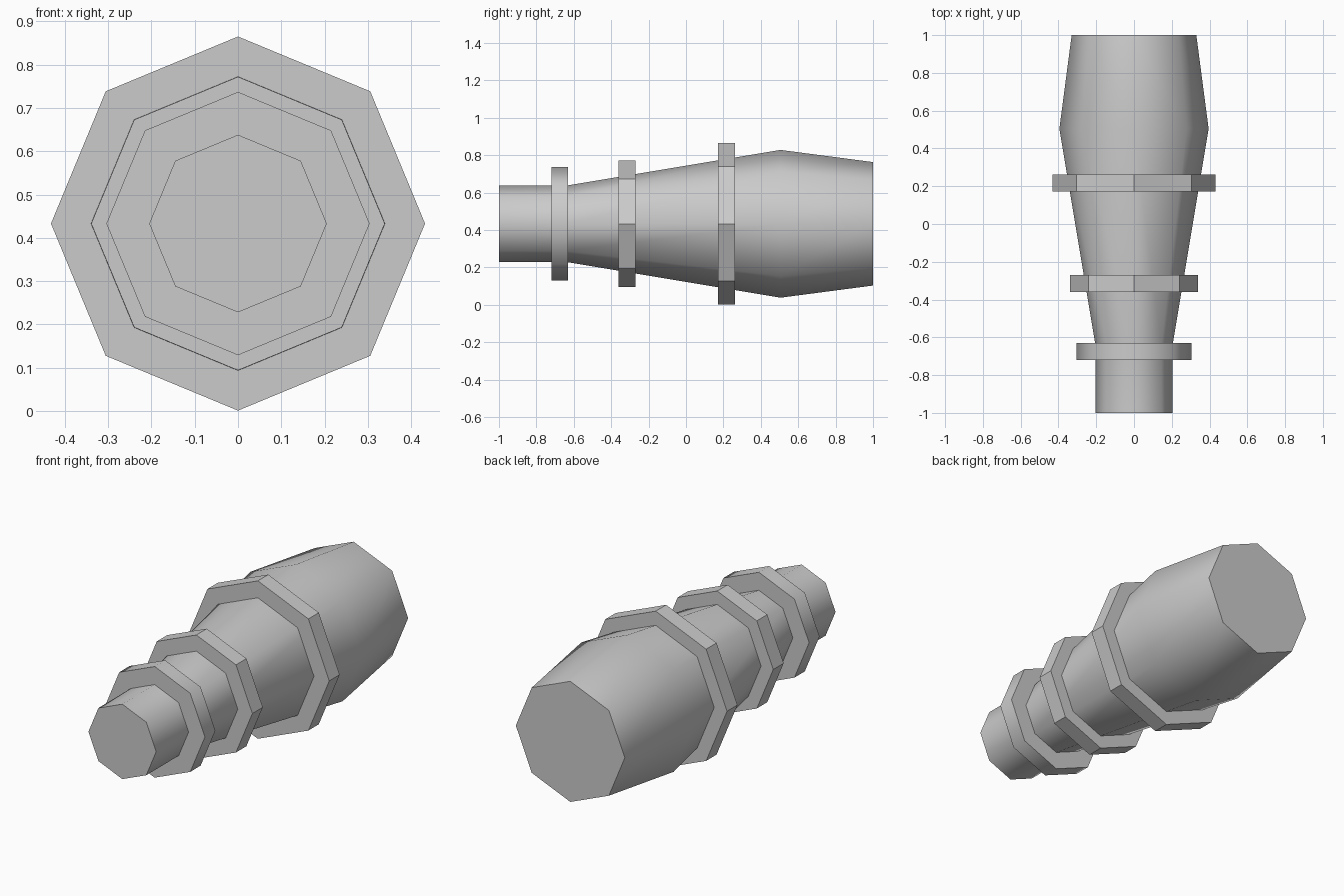
import bpy, bmesh
from math import cos, sin, pi, radians

if "Cube" in bpy.data.objects:
    bpy.data.objects.remove(bpy.data.objects["Cube"])

SIDES = 8
AXIS_Z = 0.433


def lathe(name, profile, smooth):
    """Closed octagonal solid along y from (y, radius) points."""
    bm = bmesh.new()
    loops = []
    for y, r in profile:
        loops.append([bm.verts.new((r * cos(2 * pi * i / SIDES), y,
                                    AXIS_Z + r * sin(2 * pi * i / SIDES)))
                      for i in range(SIDES)])
    for a, b in zip(loops, loops[1:]):
        for i in range(SIDES):
            j = (i + 1) % SIDES
            bm.faces.new((a[i], a[j], b[j], b[i]))
    bm.faces.new(loops[0])
    bm.faces.new(loops[-1])
    bmesh.ops.recalc_face_normals(bm, faces=bm.faces[:])
    mesh = bpy.data.meshes.new(name)
    bm.to_mesh(mesh)
    bm.free()
    obj = bpy.data.objects.new(name, mesh)
    bpy.context.collection.objects.link(obj)
    if smooth:
        bpy.ops.object.select_all(action='DESELECT')
        obj.select_set(True)
        bpy.context.view_layer.objects.active = obj
        bpy.ops.object.shade_smooth_by_angle(angle=radians(60))
    return obj


# Tapered body: straight neck, widening cone, narrowing rear
lathe("body", [(-1, 0.205), (-0.635, 0.205), (0.505, 0.395), (1, 0.33)], True)

# Three collars around the body
for name, y, r, smooth in (("front_collar", -0.675, 0.304, True),
                           ("middle_collar", -0.315, 0.339, False),
                           ("rear_collar", 0.217, 0.432, False)):
    lathe(name, [(y - 0.045, r), (y + 0.045, r)], smooth)
